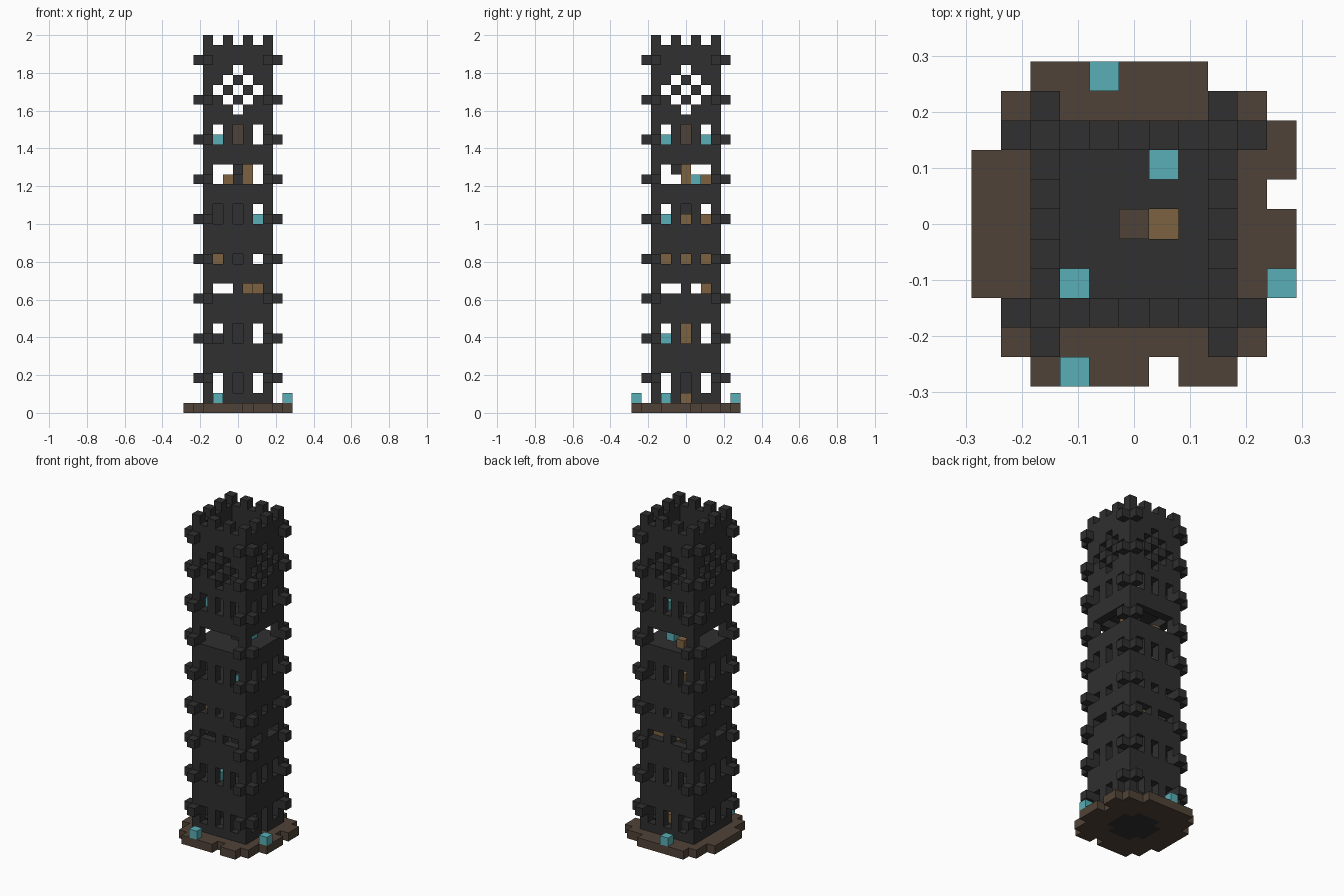
import bpy
import bmesh
from mathutils import Vector

if "Cube" in bpy.data.objects:
    bpy.data.objects.remove(bpy.data.objects["Cube"])

U = 2 / 38  # edge of one block


def material(name, rgb):
    mat = bpy.data.materials.new(name)
    mat.use_nodes = True
    mat.diffuse_color = (*rgb, 1)
    mat.node_tree.nodes["Principled BSDF"].inputs["Base Color"].default_value = (*rgb, 1)
    return mat


STONE = material("dark stone", (0.029, 0.029, 0.029))
EARTH = material("dark brown", (0.08, 0.055, 0.038))
WOOD = material("light wood", (0.205, 0.122, 0.053))
CRYSTAL = material("turquoise", (0.1, 0.43, 0.465))
SIDES = [Vector(s) * d for s in ((1, 0, 0), (0, 1, 0), (0, 0, 1)) for d in (1, -1)]


def blocks(name, cells, mat):
    """Build one object from grid cells, keeping only the exposed faces."""
    cells = set(cells)
    bm = bmesh.new()
    for cell in sorted(cells):
        centre = Vector(cell) + Vector((0, 0, 0.5))
        for n in SIDES:
            if tuple(int(c + d) for c, d in zip(cell, n)) in cells:
                continue
            a = Vector((n.y, n.z, n.x))
            b = n.cross(a)
            corners = [centre + (n + a * i + b * j) / 2
                       for i, j in ((-1, -1), (1, -1), (1, 1), (-1, 1))]
            bm.faces.new([bm.verts.new(c * U) for c in corners])
    bmesh.ops.remove_doubles(bm, verts=bm.verts, dist=U / 100)
    bmesh.ops.recalc_face_normals(bm, faces=bm.faces)
    mesh = bpy.data.meshes.new(name)
    bm.to_mesh(mesh)
    bm.free()
    mesh.materials.append(mat)
    obj = bpy.data.objects.new(name, mesh)
    bpy.context.collection.objects.link(obj)


def square(r):
    return [(x, y) for x in range(-r, r + 1) for y in range(-r, r + 1)]


# Ground plate with ragged edges around a stone floor
floor = {(x, y) for x, y in square(2) if abs(x * y) < 4}
plate = set(square(4)) - floor
plate |= {(x, 5) for x in range(-3, 3)} | {(x, -5) for x in (-3, -2, -1, 0, 2, 3)}
plate |= {(-5, y) for y in range(-2, 3)} | {(5, y) for y in (-2, -1, 0, 2, 3)}
blocks("ground_plate", [(x, y, 0) for x, y in plate], EARTH)
blocks("ground_floor", [(x, y, 0) for x, y in floor], STONE)


# Openings in each wall, by position along the wall and height
def is_open(a, z):
    if abs(a) > 2:
        return False
    if z in (23, 24):
        return True                                   # open gallery
    if z == 12:
        return a != 0                                 # paired slits
    if z in (2, 3, 7, 8, 15, 19, 20, 27, 28, 37):
        return a % 2 == 0                             # windows and battlements
    reach = abs(a) + abs(z - 32)
    return reach <= 2 and reach % 2 == 0              # chequered rosette


walls = {(x, y, z) for x, y in square(3) if max(abs(x), abs(y)) == 3
         for z in range(1, 38)
         if not is_open(x if abs(y) == 3 else y, z)}
walls.remove((3, 0, 1))

# Corner studs, repeated up the tower
for z in range(3, 36, 4):
    for sx in (-1, 1):
        for sy in (-1, 1):
            walls |= {(4 * sx, 3 * sy, z), (3 * sx, 4 * sy, z)}
blocks("tower_walls", walls, STONE)

# Storeys with a ladder hole
for i, z in enumerate((6, 10, 14, 18, 22, 26)):
    blocks(f"storey_floor_{i + 1}",
           [(x, y, z) for x, y in square(2) if (x, y) not in ((0, 0), (1, 0))], STONE)

# Central post, its cap and the ladder
blocks("central_post", [(0, 0, z) for z in range(1, 27)], STONE)
blocks("post_cap", [(0, 0, 27), (0, 0, 28)], EARTH)
blocks("ladder", [(1, 0, z) for z in range(5, 26) if z != 20], WOOD)
blocks("door_step", [(2, 0, 1)], WOOD)

# Loose contents of the rooms
blocks("room_stones", [(-2, 1, 7), (-2, 1, 19), (-2, 1, 20), (0, -1, 24)], STONE)
blocks("furniture", [(1, 2, 12), (2, 2, 12), (-2, -2, 15), (-2, 2, 15),
                     (-1, 2, 19), (-1, 2, 23)], WOOD)
blocks("room_crystals", [(-1, -2, 7), (2, -2, 19), (1, 1, 23),
                         (-2, -2, 27), (1, 2, 27)], CRYSTAL)
blocks("outer_crystals", [(-2, -5, 1), (5, -2, 1), (-1, 5, 1)], CRYSTAL)
